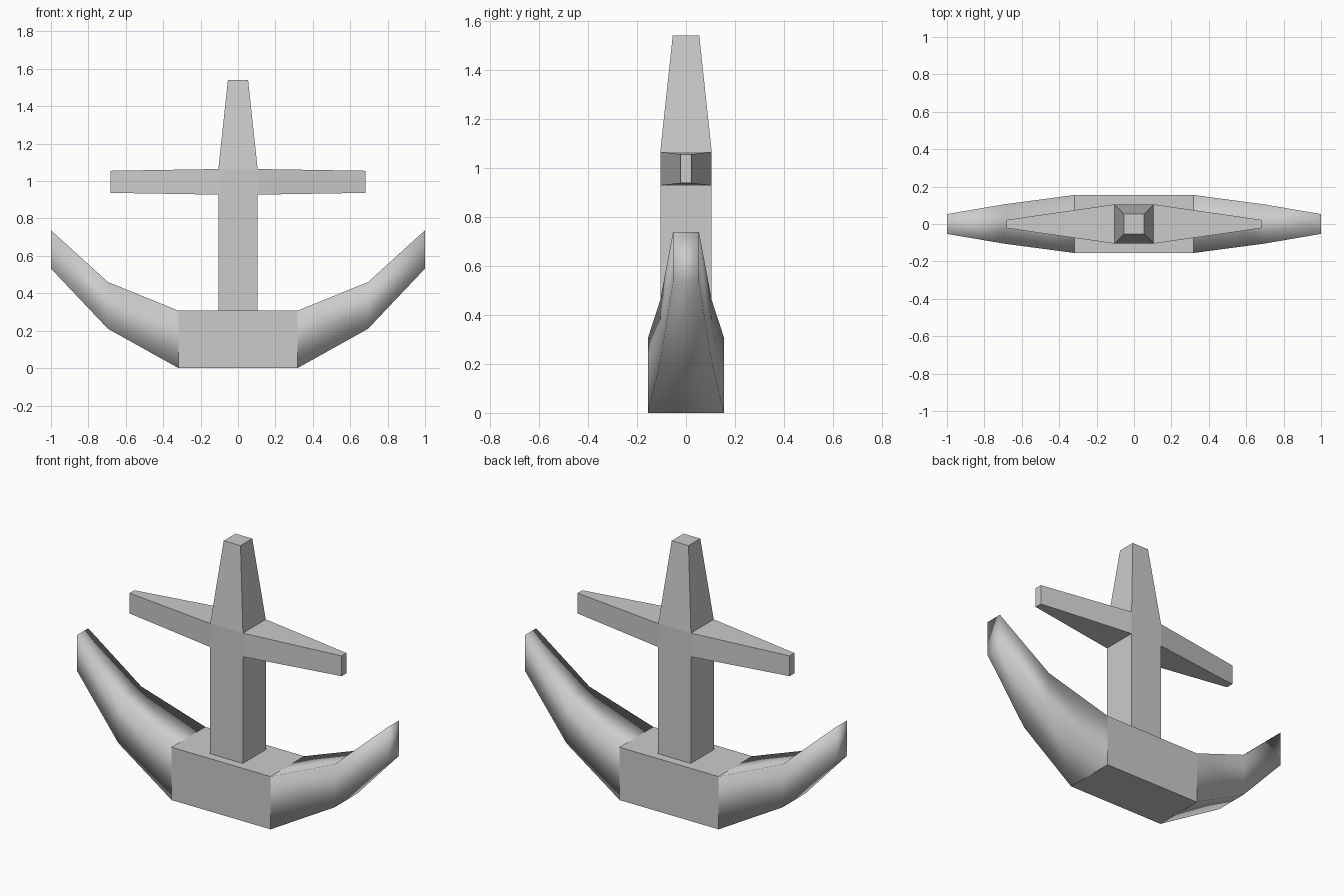
import bpy, bmesh
from mathutils import Vector

if "Cube" in bpy.data.objects:
    bpy.data.objects.remove(bpy.data.objects["Cube"])


def finish(bm, name):
    bmesh.ops.recalc_face_normals(bm, faces=bm.faces[:])
    mesh = bpy.data.meshes.new(name)
    bm.to_mesh(mesh)
    bm.free()
    obj = bpy.data.objects.new(name, mesh)
    bpy.context.collection.objects.link(obj)
    return obj


def extrude_to(bm, direction, center, half):
    """Extrude the face pointing along direction; fit its end to center and half sizes."""
    d = Vector(direction)
    bm.normal_update()
    face = max(bm.faces, key=lambda f: f.normal.dot(d))
    old_center = face.calc_center_median()
    new = bmesh.ops.extrude_discrete_faces(bm, faces=[face])["faces"][0]
    for v in new.verts:
        for i in range(3):
            if direction[i]:
                v.co[i] = center[i]
            else:
                v.co[i] = center[i] + (half[i] if v.co[i] > old_center[i] else -half[i])


# Upright and crossbar: a central hub with tapered limbs pulled out
bm = bmesh.new()
bmesh.ops.create_cube(bm, size=1)
for v in bm.verts:
    v.co = (v.co.x * 0.21, v.co.y * 0.21, 0.996 + v.co.z * 0.137)
extrude_to(bm, (0, 0, 1), (0, 0, 1.54), (0.054, 0.054, 0))
extrude_to(bm, (0, 0, -1), (0, 0, 0.305), (0.105, 0.105, 0))
for side in (-1, 1):
    extrude_to(bm, (side, 0, 0), (side * 0.682, 0, 0.996), (0, 0.022, 0.059))
finish(bm, "shank_and_stock")

# Curved arms: rectangular sections (x, half depth, bottom, top), mirrored in x
half = [(0.318, 0.155, 0.0, 0.307), (0.695, 0.105, 0.21, 0.46), (1.0, 0.053, 0.532, 0.737)]
sections = [(-x, y, b, t) for x, y, b, t in reversed(half)] + half
bm = bmesh.new()
rings = [[bm.verts.new(p) for p in ((x, -y, b), (x, y, b), (x, y, t), (x, -y, t))]
         for x, y, b, t in sections]
for k, (a, b) in enumerate(zip(rings, rings[1:])):
    for i in range(4):
        j = (i + 1) % 4
        f = bm.faces.new((a[i], a[j], b[j], b[i]))
        f.smooth = k != 2  # the middle block stays flat
for ring in (rings[0], rings[-1]):
    bm.faces.new(ring).smooth = True
finish(bm, "arms")
